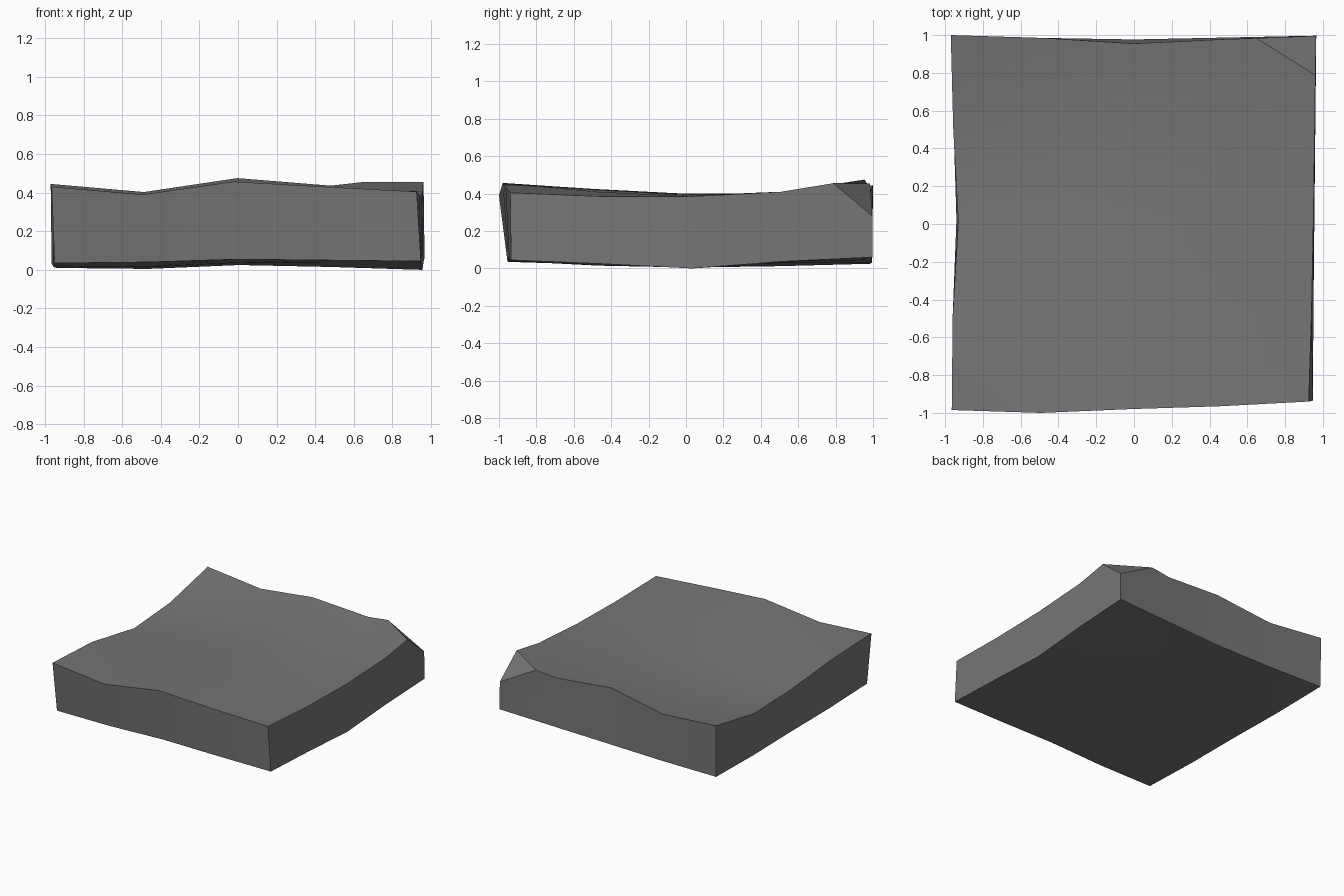
import bpy
import bmesh
from mathutils import Vector

cube = bpy.data.objects.get("Cube")
if cube:
    bpy.data.objects.remove(cube, do_unlink=True)

N = 5  # grid points along each side


def lerp(a, b, t):
    return a + (b - a) * t


def add_sheet(bm, left, right, front, back, heights):
    """Uneven grid; heights are listed in rows from front to back."""
    rows = []
    for j in range(N):
        row = []
        for i in range(N):
            x = lerp(left[j], right[j], i / (N - 1))
            y = lerp(front[i], back[i], j / (N - 1))
            row.append(bm.verts.new((x, y, heights[j][i])))
        rows.append(row)
    return rows


def rim(g):
    """Outer grid points, counter-clockwise from above."""
    m = N - 1
    return (g[0][:m] + [g[j][m] for j in range(m)]
            + g[m][:0:-1] + [g[j][0] for j in range(m, 0, -1)])


bm = bmesh.new()

# Worn upper surface
top = add_sheet(
    bm,
    left=(-.965, -.96, -.93, -.957, -.97),
    right=(.925, .94, .95, .957, .963),
    front=(-.985, -1.0, -.98, -.965, -.94),
    back=(1.0, .985, .955, .978, .995),
    heights=((.43, .39, .457, .43, .405),
             (.41, .39, .425, .41, .385),
             (.34, .35, .40, .39, .385),
             (.35, .345, .40, .40, .41),
             (.445, .403, .475, .436, .49)))

# Underside
base = add_sheet(
    bm,
    left=(-.95, -.95, -.94, -.955, -.965),
    right=(.947, .95, .955, .96, .965),
    front=(-.95, -.955, -.95, -.945, -.935),
    back=(.995, .985, .977, .987, .997),
    heights=((.035, .04, .055, .05, .045),
             (.02, .015, .037, .035, .025),
             (.01, .005, .025, .015, 0),
             (.015, .012, .03, .03, .037),
             (.03, .025, .03, .045, .06)))

for j in range(N - 1):
    for i in range(N - 1):
        for g in (top, base):
            quad = [g[j][i], g[j][i + 1], g[j + 1][i + 1], g[j + 1][i]]
            bm.faces.new(quad if g is top else quad[::-1])

# Side walls
upper, lower = rim(top), rim(base)
for k in range(len(upper)):
    n = (k + 1) % len(upper)
    bm.faces.new((lower[k], lower[n], upper[n], upper[k]))

# Chipped back corner
a, b, c = Vector((.65, .98, .458)), Vector((.96, .79, .453)), Vector((.965, .997, .28))
cut = bmesh.ops.bisect_plane(
    bm, geom=bm.verts[:] + bm.edges[:] + bm.faces[:],
    plane_co=a, plane_no=(b - a).cross(c - a), clear_outer=True)
edges = [e for e in cut["geom_cut"] if isinstance(e, bmesh.types.BMEdge)]
bmesh.ops.holes_fill(bm, edges=edges, sides=0)
bmesh.ops.recalc_face_normals(bm, faces=bm.faces[:])

mesh = bpy.data.meshes.new("stone_slab")
bm.to_mesh(mesh)
bm.free()
slab = bpy.data.objects.new("stone_slab", mesh)
bpy.context.collection.objects.link(slab)

# Grey stone
colour = (.18, .18, .18, 1)
stone = bpy.data.materials.new("grey_stone")
stone.use_nodes = True
stone.diffuse_color = colour
stone.node_tree.nodes["Principled BSDF"].inputs["Base Color"].default_value = colour
mesh.materials.append(stone)

bpy.ops.object.select_all(action="DESELECT")
slab.select_set(True)
bpy.context.view_layer.objects.active = slab
bpy.ops.object.shade_smooth_by_angle(angle=.52)
